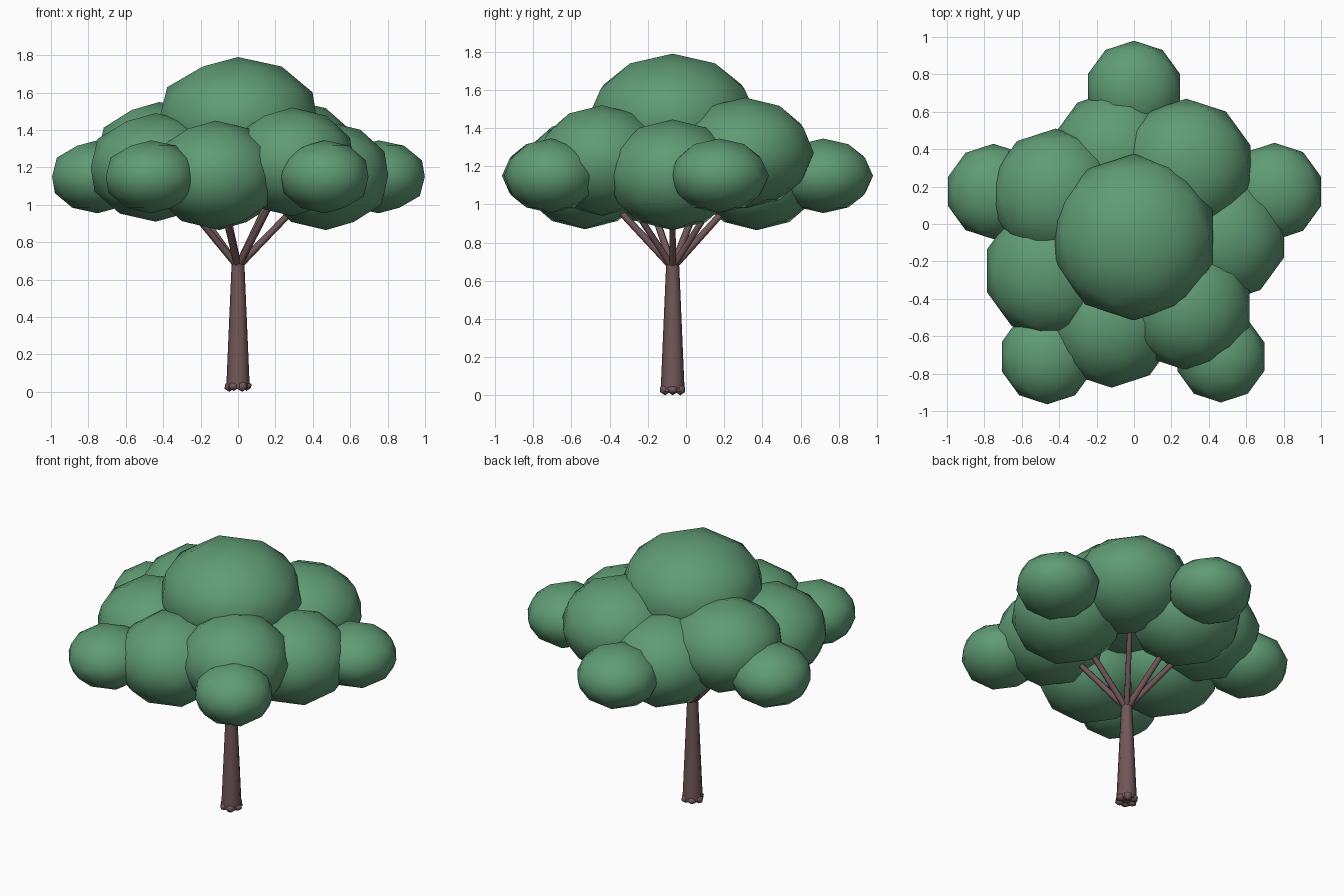
import bpy, math
from mathutils import Vector

if "Cube" in bpy.data.objects:
    bpy.data.objects.remove(bpy.data.objects["Cube"])

def material(name, rgb):
    m = bpy.data.materials.new(name)
    m.diffuse_color = (*rgb, 1)
    m.use_nodes = True
    m.node_tree.nodes["Principled BSDF"].inputs["Base Color"].default_value = m.diffuse_color
    return m

LEAF = material("leaf green", (0.115, 0.33, 0.175))
BARK = material("bark brown", (0.165, 0.095, 0.10))
CY = -0.07  # the trunk stands slightly forward of centre

def finish(name, mat):
    o = bpy.context.object
    o.name = name
    o.data.materials.append(mat)
    bpy.ops.object.shade_smooth()
    return o

def blob(name, loc, r, rz, mat=LEAF, sub=2):
    bpy.ops.mesh.primitive_ico_sphere_add(subdivisions=sub, radius=1, location=loc)
    bpy.context.object.scale = (r, r, rz)
    return finish(name, mat)

def limb(name, a, b, r1, r2, sides):
    a, b = Vector(a), Vector(b)
    d = b - a
    bpy.ops.mesh.primitive_cone_add(vertices=sides, radius1=r1, radius2=r2,
                                    depth=d.length, location=(a + b) / 2)
    o = finish(name, BARK)
    o.rotation_euler = d.to_track_quat('Z', 'Y').to_euler()
    bpy.ops.object.shade_smooth_by_angle(angle=math.radians(60))
    return o

# Crown top
blob("crown_top", (0, CY, 1.45), 0.445, 0.34)

# Ring of seven large clumps, each held by a branch
ring = [(0.47, -0.07, 1.155, 0.35), (0.28, 0.31, 1.27, 0.36),
        (-0.10, 0.37, 1.155, 0.345), (-0.42, 0.16, 1.26, 0.35),
        (-0.44, -0.25, 1.20, 0.365), (-0.12, -0.53, 1.16, 0.345),
        (0.29, -0.44, 1.23, 0.345)]
for i, (x, y, z, r) in enumerate(ring):
    blob(f"crown_clump_{i + 1}", (x, y, z), r, 0.29)
    limb(f"branch_{i + 1}", (0, CY, 0.67), (x, y, z), 0.02, 0.016, 6)

# Five small outer clumps
for i, r in enumerate((0.26, 0.255, 0.255, 0.245, 0.26)):
    a = math.radians(18 + 72 * ((i + 1) % 5))
    blob(f"outer_clump_{i + 1}", (0.79 * math.cos(a), CY + 0.79 * math.sin(a), 1.15), r, 0.195)

# Trunk and root bumps
limb("trunk", (0, CY, 0.02), (0, CY, 0.69), 0.063, 0.034, 8)
for i in range(6):
    a = math.radians(60 * i)
    blob(f"root_{i + 1}", (0.046 * math.cos(a), CY + 0.046 * math.sin(a), 0.03),
         0.03, 0.03 if i % 2 else 0.025, BARK, 1)
